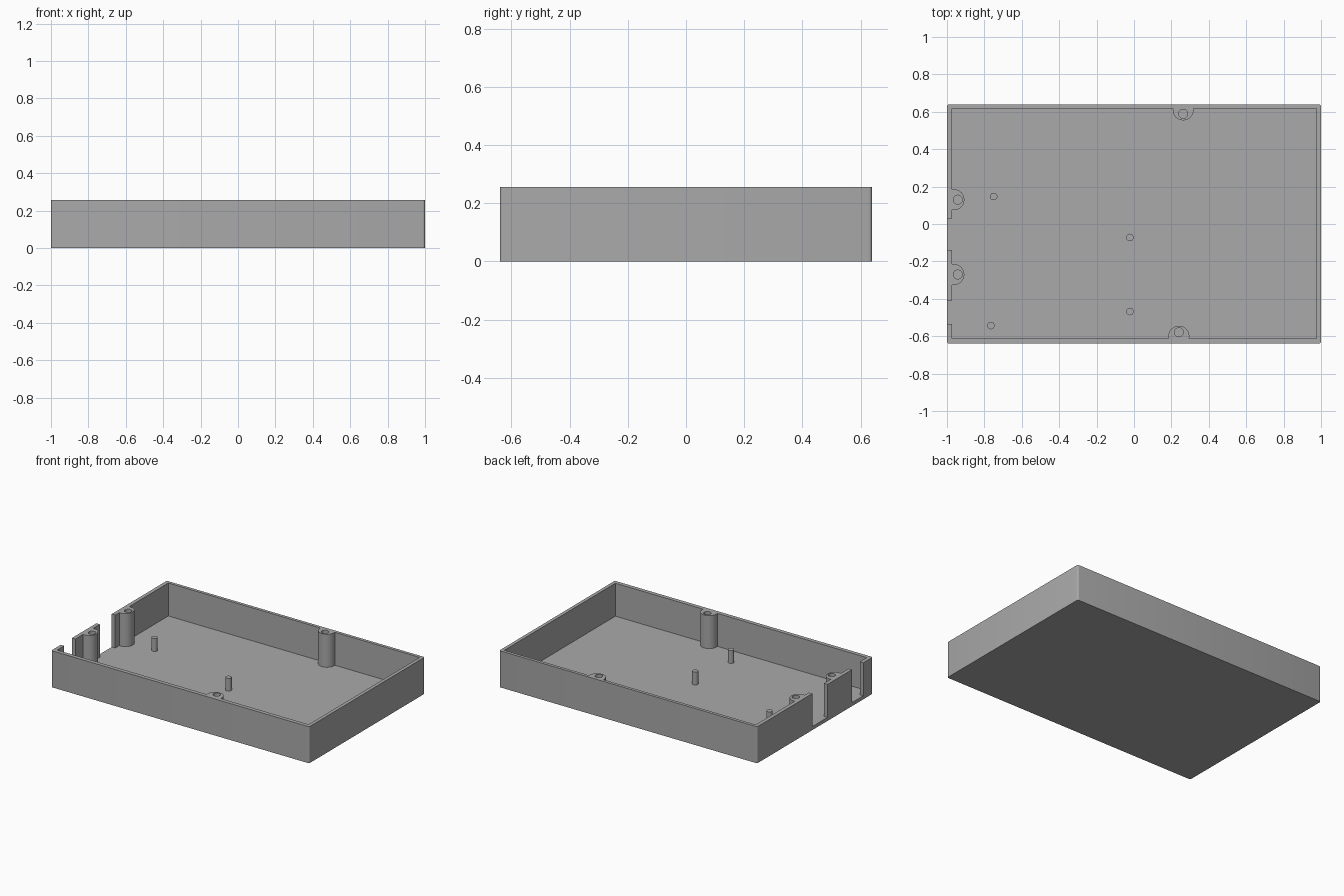
import bpy
import math
from mathutils import Vector

if "Cube" in bpy.data.objects:
    bpy.data.objects.remove(bpy.data.objects["Cube"], do_unlink=True)

HX, HY, TOP, FLOOR = 1.0, 0.64, 0.256, 0.025

grey = bpy.data.materials.new("plastic grey")
grey.use_nodes = True
grey.diffuse_color = (0.4, 0.4, 0.4, 1)
grey.node_tree.nodes["Principled BSDF"].inputs["Base Color"].default_value = (0.4, 0.4, 0.4, 1)


def box(name, low, high):
    low, high = Vector(low), Vector(high)
    bpy.ops.mesh.primitive_cube_add(size=1, location=(low + high) / 2)
    ob = bpy.context.object
    ob.name = name
    ob.scale = high - low
    bpy.ops.object.transform_apply(location=True, rotation=False, scale=True)
    ob.data.materials.append(grey)
    return ob


def post(name, x, y, radius, bottom, top):
    bpy.ops.mesh.primitive_cylinder_add(vertices=32, radius=radius, depth=top - bottom,
                                        location=(x, y, (top + bottom) / 2))
    ob = bpy.context.object
    ob.name = name
    ob.data.materials.append(grey)
    return ob


def apply_modifier(ob, mod):
    bpy.context.view_layer.objects.active = ob
    bpy.ops.object.modifier_apply(modifier=mod.name)


def cut(ob, cutter):
    mod = ob.modifiers.new("cut", "BOOLEAN")
    mod.operation = "DIFFERENCE"
    mod.solver = "EXACT"
    mod.object = cutter
    apply_modifier(ob, mod)
    bpy.data.objects.remove(cutter, do_unlink=True)


def smooth(ob):
    bpy.ops.object.select_all(action="DESELECT")
    ob.select_set(True)
    bpy.context.view_layer.objects.active = ob
    bpy.ops.object.shade_smooth_by_angle(angle=math.radians(30))


# Outer block with slightly rounded upright corners
case = box("case_tray", (-HX, -HY, 0), (HX, HY, TOP))
weights = case.data.attributes.new("bevel_weight_edge", "FLOAT", "EDGE")
for edge in case.data.edges:
    a, b = (case.data.vertices[i].co for i in edge.vertices)
    weights.data[edge.index].value = float(abs(a.z - b.z) > 0.1)
bevel = case.modifiers.new("corners", "BEVEL")
bevel.limit_method = "WEIGHT"
bevel.width = 0.012
bevel.segments = 4
apply_modifier(case, bevel)

# Cavity, leaving the screw bosses standing against the walls
bosses = [  # boss centre, inward direction
    ((0.263, 0.61), (0, -1)),
    ((0.24, -0.60), (0, 1)),
    ((-0.963, 0.13), (1, 0)),
    ((-0.963, -0.27), (1, 0)),
]
cavity = box("cavity", (-0.973, -0.612, FLOOR), (0.976, 0.618, 0.4))
for (x, y), _ in bosses:
    cut(cavity, post("boss", x, y, 0.056, -0.1, 0.5))
cut(case, cavity)

# Screw holes, set a little inward of each boss centre
for (x, y), (dx, dy) in bosses:
    cut(case, post("hole", x + dx * 0.021, y + dy * 0.021, 0.024, FLOOR + 0.01, 0.4))

# Connector openings in the end wall
for y0, y1 in ((-0.14, 0.03), (-0.535, -0.41)):
    cut(case, box("opening", (-1.1, y0, FLOOR), (-0.95, y1, 0.4)))
smooth(case)

# Board locating pins
pins = [(-0.75, 0.147), (-0.765, -0.543), (-0.022, -0.072), (-0.022, -0.468)]
for i, (x, y) in enumerate(pins):
    smooth(post(f"board_pin_{i + 1}", x, y, 0.02, FLOOR - 0.01, 0.115))
